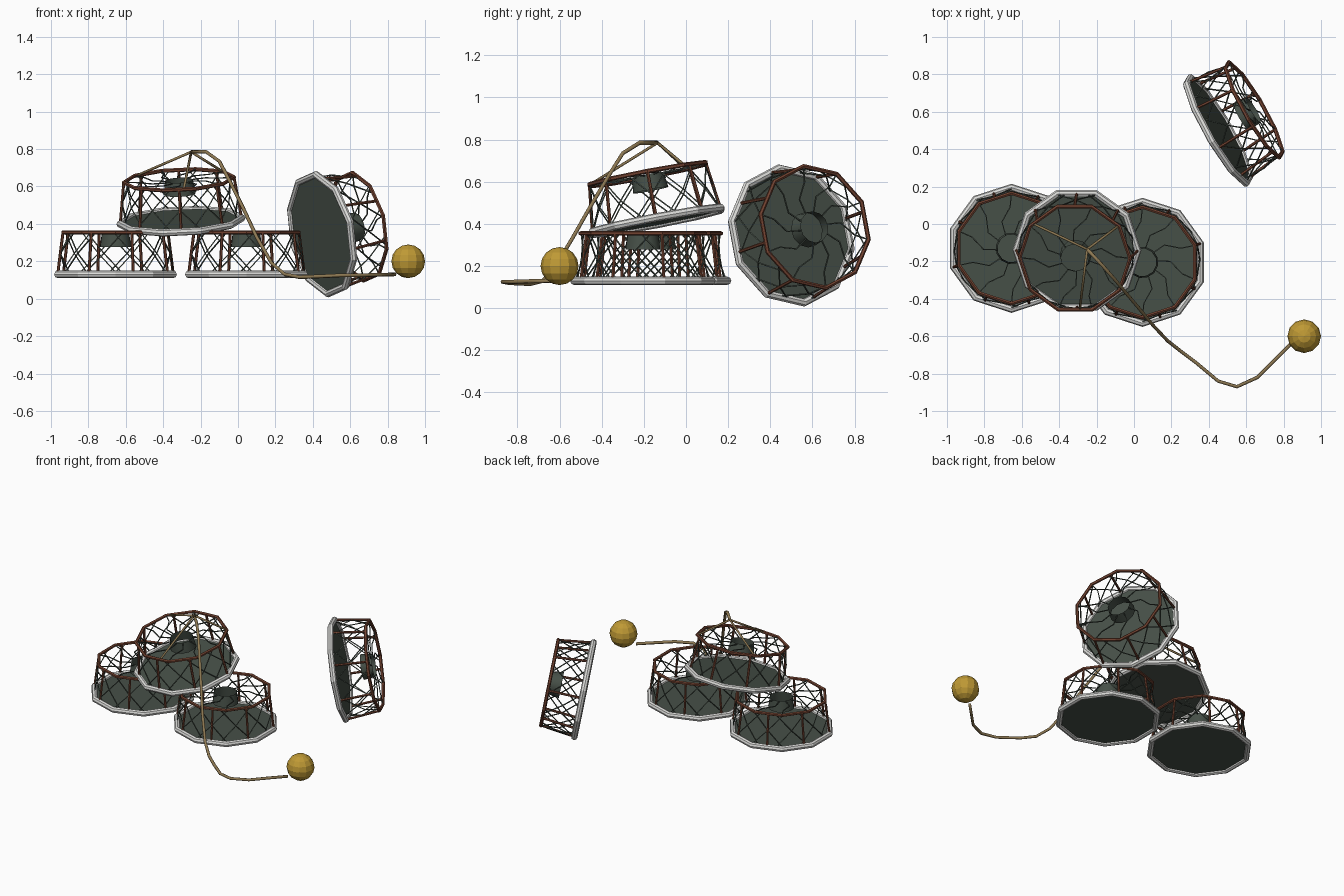
import bpy, bmesh, math
from mathutils import Vector, Matrix

if "Cube" in bpy.data.objects:
    bpy.data.objects.remove(bpy.data.objects["Cube"])


def material(name, rgb):
    m = bpy.data.materials.new(name)
    m.diffuse_color = (*rgb, 1)
    m.use_nodes = True
    m.node_tree.nodes["Principled BSDF"].inputs["Base Color"].default_value = m.diffuse_color
    return m


WHITE = material("pale rim", (0.72, 0.72, 0.70))
RUST = material("rusty iron", (0.17, 0.055, 0.03))
NET = material("dark net", (0.062, 0.08, 0.064))
ROPE = material("tan rope", (0.27, 0.19, 0.085))
GOLD = material("gold float", (0.52, 0.32, 0.035))


def tube(bm, pts, r, sides=6, closed=False):
    """Sweep a round section along a path."""
    pts = [Vector(p) for p in pts]
    n = len(pts)
    rings, side = [], None
    for i, p in enumerate(pts):
        if closed:
            a, b = pts[i - 1], pts[(i + 1) % n]
        else:
            a, b = pts[max(i - 1, 0)], pts[min(i + 1, n - 1)]
        t = (b - a).normalized()
        if closed:
            side = Vector((0, 0, 1))
        elif side is None:
            side = t.orthogonal()
        side = (side - t * side.dot(t)).normalized()
        other = t.cross(side)
        rings.append([bm.verts.new(p + r * (math.cos(k * math.tau / sides) * side
                                            + math.sin(k * math.tau / sides) * other))
                      for k in range(sides)])
    for i in range(n if closed else n - 1):
        a, b = rings[i], rings[(i + 1) % n]
        for k in range(sides):
            j = (k + 1) % sides
            bm.faces.new((a[k], a[j], b[j], b[k]))
    if not closed:
        bm.faces.new(rings[0][::-1])
        bm.faces.new(rings[-1])


def finish(bm, name, mat, matrix=None, smooth=False):
    mesh = bpy.data.meshes.new(name)
    bmesh.ops.recalc_face_normals(bm, faces=bm.faces)
    bm.to_mesh(mesh)
    bm.free()
    ob = bpy.data.objects.new(name, mesh)
    bpy.context.collection.objects.link(ob)
    mesh.materials.append(mat)
    if matrix:
        ob.matrix_world = matrix
    for f in mesh.polygons:
        f.use_smooth = smooth
    return ob


def polar(r, deg, z):
    a = math.radians(deg)
    return Vector((r * math.cos(a), r * math.sin(a), z))


def deca(r, z, n=10):
    return [polar(r, i * 360 / n, z) for i in range(n)]


def chord(r, deg):
    """Radius of a decagon of corner radius r at a given angle."""
    return r * math.cos(math.radians(18)) / math.cos(math.radians(deg % 36 - 18))


R0, R1, H = 0.325, 0.295, 0.225


def wall(deg, t):
    return polar(chord(R0 + (R1 - R0) * t, deg), deg, H * t)


def pot(name, centre, axis, spin):
    m = (Matrix.Translation(centre)
         @ Vector((0, 0, 1)).rotation_difference(Vector(axis)).to_matrix().to_4x4()
         @ Matrix.Rotation(math.radians(spin), 4, 'Z'))
    # pale base ring
    bm = bmesh.new()
    tube(bm, deca(R0, 0), 0.02, 8, True)
    finish(bm, name + "_base_ring", WHITE, m)
    # rusty top hoop and posts
    bm = bmesh.new()
    tube(bm, deca(R1, H), 0.011, 6, True)
    for i in range(8):
        tube(bm, [wall(i * 45, 0), wall(i * 45, 1)], 0.008, 6)
    finish(bm, name + "_frame", RUST, m)
    # solid mesh floor
    bm = bmesh.new()
    bmesh.ops.create_cone(bm, cap_ends=True, segments=10, radius1=R0, radius2=R0, depth=0.012,
                          matrix=Matrix.Rotation(0, 4, 'Z'))
    # align a corner with angle zero, like the rings
    v = max(bm.verts, key=lambda v: v.co.x)
    bmesh.ops.rotate(bm, verts=bm.verts,
                     matrix=Matrix.Rotation(-math.atan2(v.co.y, v.co.x), 3, 'Z'))
    finish(bm, name + "_floor", NET, m)
    # crossing side strands and kinked top strands
    bm = bmesh.new()
    for i in range(12):
        for s in (-1, 1):
            tube(bm, [wall(i * 30 + s * 20 * (2 * t - 1), t) for t in (0, 0.5, 1)], 0.004, 4)
    for i in range(10):
        a = i * 36
        tube(bm, [polar(R1, a, H), polar(0.22, a + 2, H - 0.003),
                  polar(0.15, a + 20, H - 0.006), polar(0.075, a + 24, H - 0.008)], 0.004, 4)
    finish(bm, name + "_net", NET, m)
    # entrance funnel
    bm = bmesh.new()
    bmesh.ops.create_cone(bm, cap_ends=False, segments=12, radius1=0.085, radius2=0.075, depth=0.075,
                          matrix=Matrix.Translation((0, 0, H - 0.04)))
    finish(bm, name + "_funnel", NET, m, True)
    return m


pot("left_pot", (-0.655, -0.13, 0.13), (0, 0, 1), 18)
pot("right_pot", (0.045, -0.205, 0.13), (0, 0, 1), 18)
top = pot("stacked_pot", (-0.305, -0.14, 0.415), (-0.05, -0.19, 1), 0)
pot("fallen_pot", (0.45, 0.5, 0.345), (0.2, 0.115, 0.042), 0)

# bridle from the stacked pot to its apex, then the trailing line
bm = bmesh.new()
apex = Vector((-0.25, -0.135, 0.785))
for deg in (140, 37, 275):
    tube(bm, [top @ polar(chord(R1, deg), deg, H), apex], 0.007, 6)
tube(bm, [apex, (-0.17, -0.22, 0.785), (-0.1, -0.3, 0.735), (-0.05, -0.36, 0.64), (0.03, -0.455, 0.48),
          (0.1, -0.54, 0.33), (0.18, -0.625, 0.19), (0.25, -0.68, 0.13), (0.33, -0.74, 0.115),
          (0.45, -0.84, 0.12), (0.55, -0.87, 0.125), (0.66, -0.82, 0.125),
          (0.75, -0.73, 0.128), (0.84, -0.64, 0.13)], 0.01, 6)
finish(bm, "rope", ROPE, None, True)

# float
bm = bmesh.new()
bmesh.ops.create_uvsphere(bm, u_segments=12, v_segments=8, radius=0.09,
                          matrix=Matrix.Translation((0.91, -0.6, 0.2)))
finish(bm, "float", GOLD)
